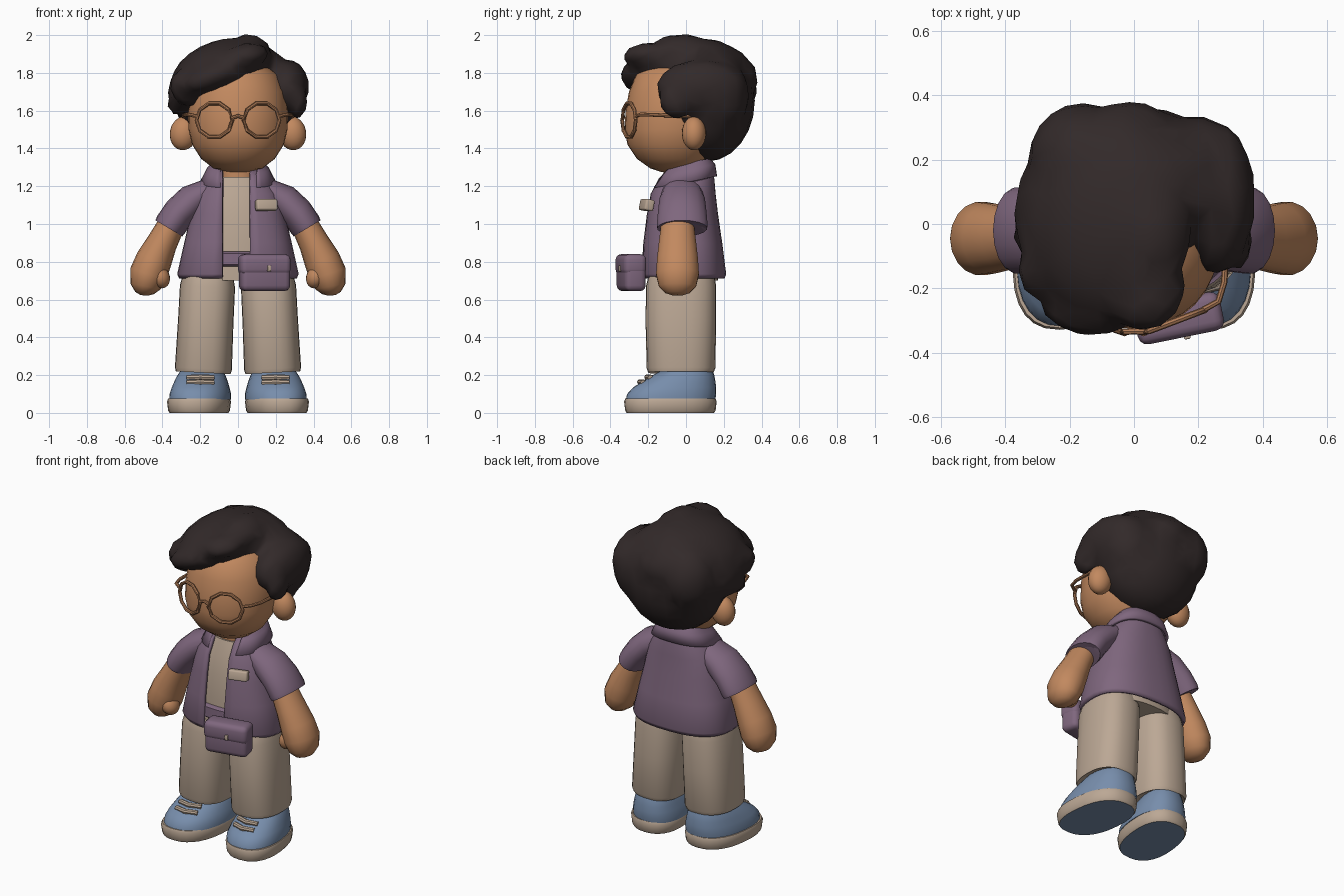
import bpy, bmesh, math
from mathutils import Matrix, Vector

if "Cube" in bpy.data.objects:
    bpy.data.objects.remove(bpy.data.objects["Cube"])


def material(name, rgb):
    m = bpy.data.materials.new(name)
    m.diffuse_color = (*rgb, 1)
    m.use_nodes = True
    m.node_tree.nodes["Principled BSDF"].inputs["Base Color"].default_value = m.diffuse_color
    return m


SKIN = material("skin", (0.54, 0.25, 0.115))
PURPLE = material("purple cloth", (0.212, 0.135, 0.208))
BEIGE = material("beige cloth", (0.50, 0.39, 0.30))
BLUE = material("blue shoe", (0.185, 0.268, 0.41))
HAIR = material("dark hair", (0.032, 0.0225, 0.0225))
FRAME = material("brown frame", (0.43, 0.2, 0.095))


def finish(name, bm, mat, recalc=True):
    if recalc:
        bmesh.ops.recalc_face_normals(bm, faces=bm.faces)
    me = bpy.data.meshes.new(name)
    bm.to_mesh(me)
    bm.free()
    me.materials.append(mat)
    ob = bpy.data.objects.new(name, me)
    bpy.context.collection.objects.link(ob)
    return ob


def skin_rings(name, rings, mat, closed=True):
    """Bridge rings of points; closed rings also get end caps."""
    bm = bmesh.new()
    vs = [[bm.verts.new(p) for p in r] for r in rings]
    n = len(vs[0])
    for a, b in zip(vs, vs[1:]):
        for j in range(n if closed else n - 1):
            k = (j + 1) % n
            bm.faces.new((a[j], a[k], b[k], b[j]))
    if closed:
        bm.faces.new(vs[0])
        bm.faces.new(vs[-1])
    return finish(name, bm, mat, closed)


def powc(c, e):
    return math.copysign(abs(c) ** (2 / e), c)


def body(name, levels, mat, cx=0, e=2.3, n=28, gap=None, tilt=0, turn=0, s=1):
    """Stack of rounded sections (z, half width, front y, back y); gap opens the front."""
    rings = []
    for z, hx, yf, yb in levels:
        g0 = g1 = 0
        if gap:
            g0, g1 = (math.asin((g / hx) ** (e / 2)) for g in gap)
        a0, a1 = -math.pi / 2 + g1, 1.5 * math.pi - g0
        ring = []
        for i in range(n):
            t = a0 + (a1 - a0) * i / (n - 1 if gap else n)
            x = hx * powc(math.cos(t), e)
            y = (yf + yb) / 2 + (yb - yf) / 2 * powc(math.sin(t), e)
            ring.append(Vector((s * (cx + x - turn * y), y, z + tilt * y)))
        rings.append(ring)
    return skin_rings(name, rings, mat, not gap)


def limb(name, path, mat, s, cy, n=18):
    """Tube in the xz plane through (x, z, in-plane radius, y radius)."""
    rings = []
    for i, (x, z, r, ry) in enumerate(path):
        a, b = path[max(i - 1, 0)], path[min(i + 1, len(path) - 1)]
        d = Vector((b[0] - a[0], b[1] - a[1])).normalized()
        rings.append([(s * (x - d.y * r * math.cos(t)), cy + ry * math.sin(t), z + d.x * r * math.cos(t))
                      for t in (math.tau * j / n for j in range(n))])
    return skin_rings(name, rings, mat)


def blob(bm, c, r, ry=0.0, seg=20):
    m = Matrix.Translation(c) @ Matrix.Rotation(ry, 4, 'Y') @ Matrix.Diagonal((*r, 1))
    bmesh.ops.create_uvsphere(bm, u_segments=seg, v_segments=seg // 2 + 2, radius=1, matrix=m)


def ball(name, c, r, mat, ry=0.0):
    bm = bmesh.new()
    blob(bm, c, r, ry)
    return finish(name, bm, mat)


def box(name, c, size, mat, rot=(0, 0, 0), bevel=0.01):
    bm = bmesh.new()
    bmesh.ops.create_cube(bm, size=1, matrix=Matrix.Diagonal((*size, 1)))
    bmesh.ops.bevel(bm, geom=bm.edges[:], offset=bevel, segments=3, affect='EDGES', profile=0.5)
    ob = finish(name, bm, mat)
    ob.location, ob.rotation_euler = c, rot
    return ob


def rod(name, pts, mat, radius=0.01):
    """Thin round wire through points."""
    rings = []
    for i, p in enumerate(pts):
        d = Vector(pts[min(i + 1, len(pts) - 1)]) - Vector(pts[max(i - 1, 0)])
        q = d.to_track_quat('Z', 'Y')
        rings.append([Vector(p) + q @ Vector((radius * math.cos(t), radius * math.sin(t), 0))
                      for t in (math.tau * j / 8 for j in range(8))])
    return skin_rings(name, rings, mat)


# Head, neck
body("head", [(1.275, .06, -.13, .03), (1.295, .13, -.19, .08), (1.345, .195, -.26, .12),
              (1.42, .243, -.31, .17), (1.5, .262, -.325, .2), (1.6, .265, -.32, .22),
              (1.7, .252, -.302, .22), (1.79, .21, -.265, .18), (1.86, .12, -.18, .1)], SKIN, e=2.1, n=32)
body("neck", [(1.18, .1, -.12, .08), (1.31, .1, -.12, .08)], SKIN)

# Hair: overlapping locks fused into one faceted mass
bm = bmesh.new()
for c, r, ry in [
    ((0, .11, 1.655), (.33, .255, .325), 0),            # back
    ((-.085, .02, 1.805), (.275, .335, .168), -.32),    # swept top
    ((.255, .08, 1.72), (.12, .235, .15), .1),          # right side lock
    ((-.275, .03, 1.70), (.095, .19, .13), .1),         # left side lock
    ((-.13, -.235, 1.785), (.17, .11, .07), -.38),      # fringe
    ((.03, -.19, 1.885), (.13, .14, .07), -.2),         # fringe top
    ((-.27, -.14, 1.72), (.085, .1, .1), -.5),          # temple curl
    ((-.33, -.03, 1.64), (.04, .08, .06), .2),
    ((.315, -.05, 1.66), (.05, .09, .1), 0),
    ((-.16, .2, 1.72), (.17, .175, .2), 0),             # back locks
    ((.18, .17, 1.68), (.17, .165, .2), 0),
    ((-.02, .23, 1.77), (.18, .15, .13), .2),
    ((.07, -.02, 1.92), (.11, .17, .08), .35),          # crown lock
    ((-.2, .02, 1.84), (.11, .18, .08), -.6),
]:
    blob(bm, c, r, ry)
hair = finish("hair", bm, HAIR)
m = hair.modifiers.new("fuse", 'REMESH')
m.mode, m.voxel_size, m.use_smooth_shade = 'VOXEL', 0.016, True
m = hair.modifiers.new("facets", 'DECIMATE')
m.ratio = 0.04

# Ears, glasses
for s, side in ((1, "right"), (-1, "left")):
    ball(side + "_ear", (s * .288, .042, 1.48), (.073, .064, .09), SKIN, -s * .15)
    rim = [(s * (.125 + .095 * math.cos(t)), -.302 + .036 * math.cos(t), 1.55 + .093 * math.sin(t))
           for t in (math.tau * i / 10 for i in range(11))]
    rod(side + "_rim", rim, FRAME, .0105)
    rod(side + "_temple", [(s * .215, -.266, 1.57), (s * .262, -.24, 1.58), (s * .28, -.18, 1.578),
                           (s * .288, 0, 1.57), (s * .29, .13, 1.57)], FRAME)
rod("bridge", [(-.035, -.334, 1.56), (0, -.333, 1.572), (.035, -.334, 1.56)], FRAME)

# Torso, belt, open jacket with collar
body("shirt", [(.7, .25, -.19, .17), (.9, .25, -.195, .165), (1.05, .225, -.18, .145),
               (1.16, .195, -.16, .13), (1.25, .13, -.13, .1)], BEIGE)
body("belt", [(.775, .265, -.21, .17), (.785, .275, -.222, .17), (.845, .265, -.22, .17), (.855, .25, -.205, .17)],
     PURPLE)
for name, levels, gap, tilt, th in (
    ("jacket", [(.712, .312, -.228, .205), (.735, .322, -.238, .213), (.9, .285, -.228, .192),
                (1.05, .25, -.21, .17), (1.16, .222, -.19, .157), (1.24, .17, -.15, .15), (1.3, .125, -.1, .135)],
     (.083, .065), 0, .02),
    ("collar", [(1.225, .2, -.18, .165), (1.29, .165, -.135, .155), (1.325, .135, -.1, .13),
                (1.29, .12, -.085, .11)], (.095, .1), .17, .018),
):
    ob = body(name, levels, PURPLE, gap=gap, tilt=tilt, n=36, e=2.5)
    m = ob.modifiers.new("cloth", 'SOLIDIFY')
    m.thickness, m.offset = th, -1
box("breast_pocket_flap", (.15, -.208, 1.1), (.115, .05, .06), BEIGE, (-.2, 0, .3))

# Waist pouch
turn = (0, 0, .2)
box("pouch", (.14, -.29, .735), (.265, .115, .18), PURPLE, turn, .03)
box("pouch_flap", (.139, -.292, .785), (.272, .122, .11), PURPLE, turn, .03)
box("pouch_clasp", (.165, -.35, .765), (.02, .014, .032), BEIGE, turn, .004)

for s, side in ((1, "right"), (-1, "left")):
    # Sleeve, arm and mitten hand
    limb(side + "_sleeve", [(.15, 1.185, .06, .1), (.24, 1.125, .088, .122), (.31, 1.06, .088, .13),
                            (.356, .995, .086, .136), (.366, .977, .083, .132), (.362, .985, .07, .1)], PURPLE, s, -.02)
    limb(side + "_arm", [(.34, 1.02, .07, .085), (.402, .9, .081, .1), (.445, .81, .096, .11), (.475, .735, .1, .115),
                         (.49, .67, .082, .1), (.495, .635, .05, .065), (.496, .622, .02, .025)], SKIN, s, -.045)
    ball(side + "_thumb", (s * .412, -.085, .72), (.05, .06, .062), SKIN, s * .4)
    # Trouser leg, leaning inward towards the hips
    leg = body(side + "_trouser_leg", [(.225, .13, -.185, .13), (.213, .145, -.2, .145), (.235, .151, -.208, .155),
                                       (.48, .147, -.214, .16), (.67, .146, -.212, .16), (.73, .133, -.198, .15),
                                       (.8, .115, -.17, .13)], BEIGE, e=2.5, s=s)
    leg.location.x, leg.rotation_euler.y = s * .195, -s * .05
    # Shoe: sole with blue underside, upper, laces
    sole = body(side + "_sole", [(0, .152, -.315, .148), (.012, .16, -.322, .157), (.06, .166, -.328, .162),
                                 (.075, .16, -.322, .157)], BEIGE, cx=.198, e=2.4, turn=.1, s=s)
    sole.data.materials.append(BLUE)
    for f in sole.data.polygons:
        if f.normal.z < -.9:
            f.material_index = 1
    body(side + "_shoe_upper", [(.07, .16, -.318, .155), (.1, .16, -.312, .16), (.135, .15, -.28, .16),
                                (.17, .138, -.225, .155), (.2, .125, -.175, .15), (.225, .11, -.13, .14)],
         BLUE, cx=.192, e=2.3, turn=.1, s=s)
    for i, y in enumerate((-.238, -.2)):
        z = .16 + .026 * i
        rod(side + "_lace", [(s * .13, y + .022, z), (s * .2, y - .006, z + .003), (s * .27, y + .012, z)], BEIGE, .015)

for ob in bpy.context.collection.objects:
    ob.select_set(True)
    bpy.context.view_layer.objects.active = ob
bpy.ops.object.shade_smooth_by_angle(angle=math.radians(42))
